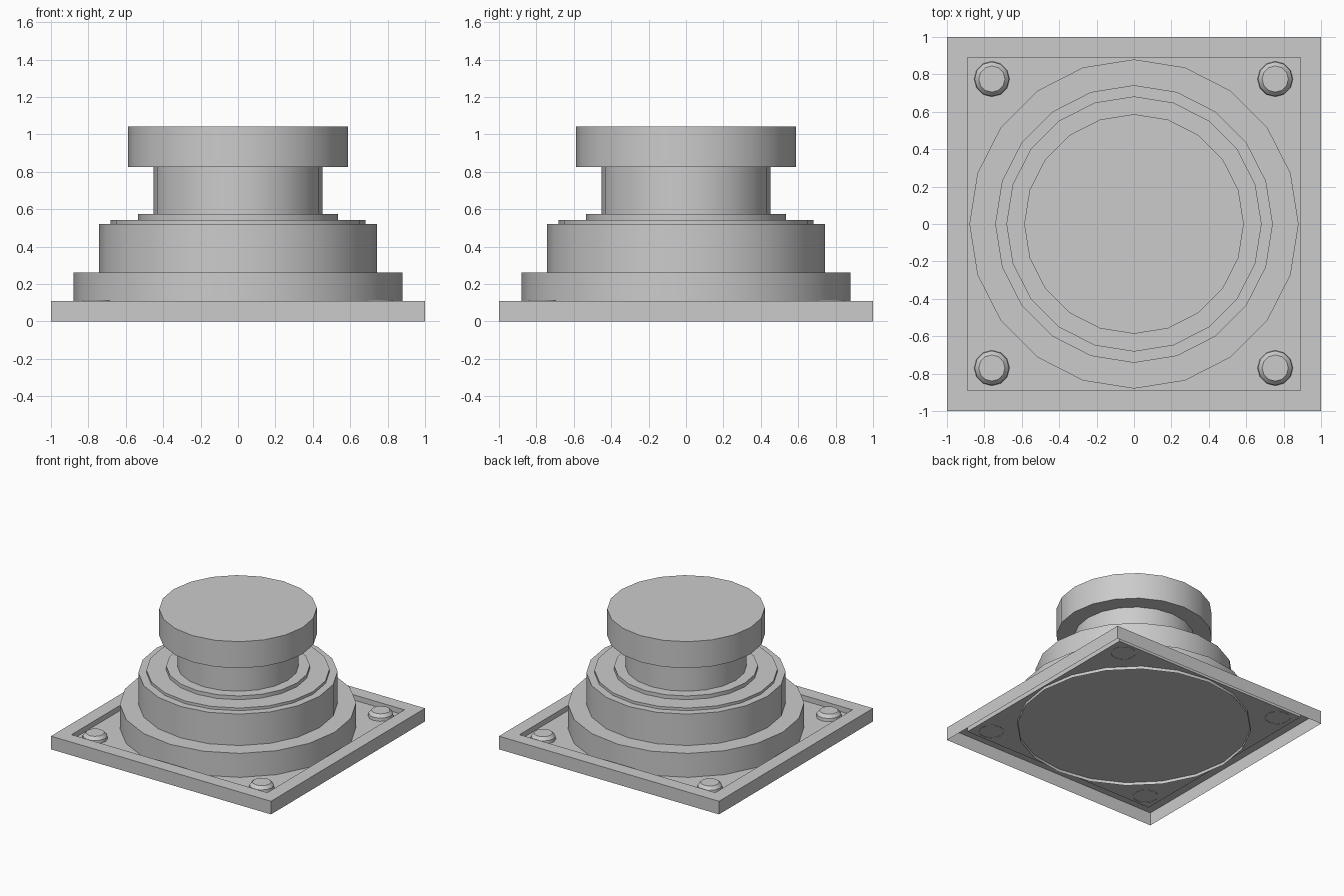
import bpy, bmesh
from math import cos, sin, pi, radians

if "Cube" in bpy.data.objects:
    bpy.data.objects.remove(bpy.data.objects["Cube"])

FLOOR = 0.065


def make_object(name, bm, smooth=True):
    bmesh.ops.recalc_face_normals(bm, faces=bm.faces)
    mesh = bpy.data.meshes.new(name)
    bm.to_mesh(mesh)
    bm.free()
    ob = bpy.data.objects.new(name, mesh)
    bpy.context.collection.objects.link(ob)
    if smooth:
        bpy.ops.object.select_all(action='DESELECT')
        ob.select_set(True)
        bpy.context.view_layer.objects.active = ob
        bpy.ops.object.shade_smooth_by_angle(angle=radians(30))
    return ob


def stack(name, profile, sides, start=0.0, scale=1.0, centre=(0, 0), smooth=True):
    """Skin regular polygons of (radius, z), capping the last one only."""
    bm = bmesh.new()
    rings = []
    for r, z in profile:
        rings.append([bm.verts.new((centre[0] + scale * r * cos(start + 2 * pi * i / sides),
                                    centre[1] + scale * r * sin(start + 2 * pi * i / sides), z))
                      for i in range(sides)])
    for a, b in zip(rings, rings[1:]):
        for i in range(sides):
            j = (i + 1) % sides
            bm.faces.new((a[i], a[j], b[j], b[i]))
    bm.faces.new(rings[-1])
    return make_object(name, bm, smooth)


# Square tray: outer wall, raised rim, sunken floor, open underneath
stack("base_plate", [(1, 0), (1, 0.108), (0.89, 0.108), (0.89, FLOOR)],
      4, start=pi / 4, scale=2 ** 0.5, smooth=False)

# Stepped round housing, open at the bottom and passing through the floor
stack("housing", [(0.88, 0.04), (0.88, 0.262), (0.742, 0.262), (0.742, 0.52),
                  (0.682, 0.52), (0.682, 0.542), (0.535, 0.542), (0.535, 0.573),
                  (0.44, 0.573)], 20)

# Push button: neck and wide cap
stack("button", [(0.452, 0.56), (0.452, 0.825), (0.587, 0.825), (0.587, 1.043)], 20)

# Corner bolts
for side_x, x in (("left", -0.76), ("right", 0.755)):
    for side_y, y in (("front", -0.77), ("back", 0.775)):
        stack(f"bolt_{side_y}_{side_x}",
              [(0.095, FLOOR - 0.003), (0.092, 0.09), (0.07, 0.115)],
              12, centre=(x, y))
